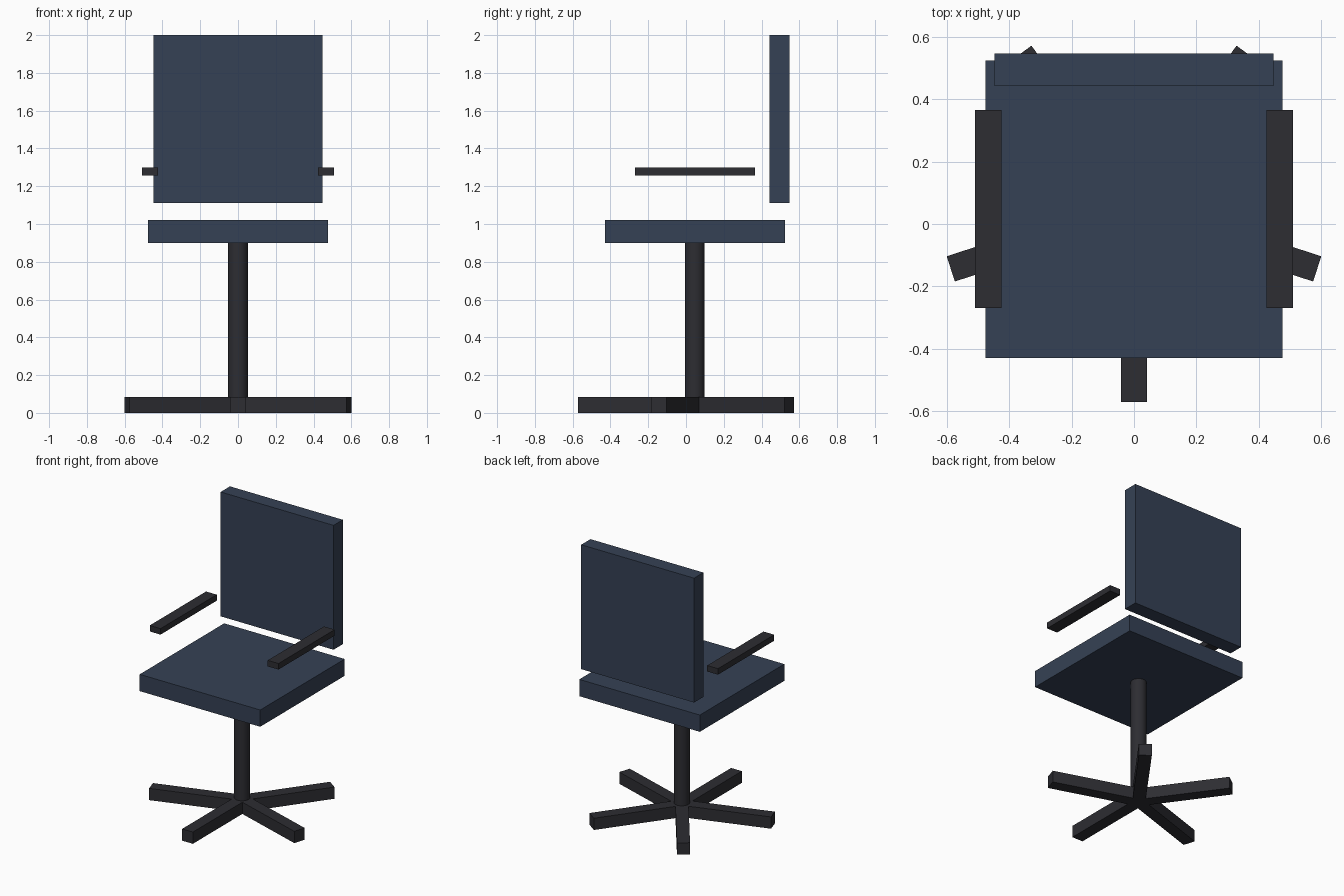
import bpy
import math
from mathutils import Matrix

if "Cube" in bpy.data.objects:
    bpy.data.objects.remove(bpy.data.objects["Cube"])

CY = 0.047  # y of the swivel axis


def material(name, rgb):
    m = bpy.data.materials.new(name)
    m.diffuse_color = (*rgb, 1.0)
    m.use_nodes = True
    m.node_tree.nodes["Principled BSDF"].inputs["Base Color"].default_value = m.diffuse_color
    return m


navy = material("navy fabric", (0.036, 0.053, 0.09))
black = material("black plastic", (0.026, 0.026, 0.032))


def box(name, lo, hi, mat, matrix=Matrix()):
    """Box between two corners, then moved by matrix."""
    bpy.ops.mesh.primitive_cube_add(size=1)
    ob = bpy.context.object
    ob.name = name
    size = [b - a for a, b in zip(lo, hi)]
    mid = [(a + b) / 2 for a, b in zip(lo, hi)]
    ob.data.transform(matrix @ Matrix.Translation(mid) @ Matrix.Diagonal((*size, 1)))
    ob.data.materials.append(mat)
    return ob


# Seat and backrest
box("seat", (-0.477, -0.43, 0.90), (0.477, 0.525, 1.02), navy)
box("backrest", (-0.447, 0.442, 1.11), (0.447, 0.547, 2.0), navy)

# Armrests
for side, x in (("left", -0.467), ("right", 0.467)):
    box(side + "_armrest", (x - 0.0425, -0.27, 1.257), (x + 0.0425, 0.366, 1.30), black)

# Five-legged base, one leg pointing forward
for i in range(5):
    place = Matrix.Translation((0, CY, 0)) @ Matrix.Rotation(math.radians(-90 + 72 * i), 4, 'Z')
    box(f"base_leg_{i + 1}", (0, -0.0425, 0), (0.618, 0.0425, 0.084), black, place)

# Column
bpy.ops.mesh.primitive_cylinder_add(vertices=24, radius=0.052, depth=0.82, location=(0, CY, 0.49))
column = bpy.context.object
column.name = "column"
column.data.materials.append(black)
bpy.ops.object.shade_smooth_by_angle(angle=math.radians(35))
